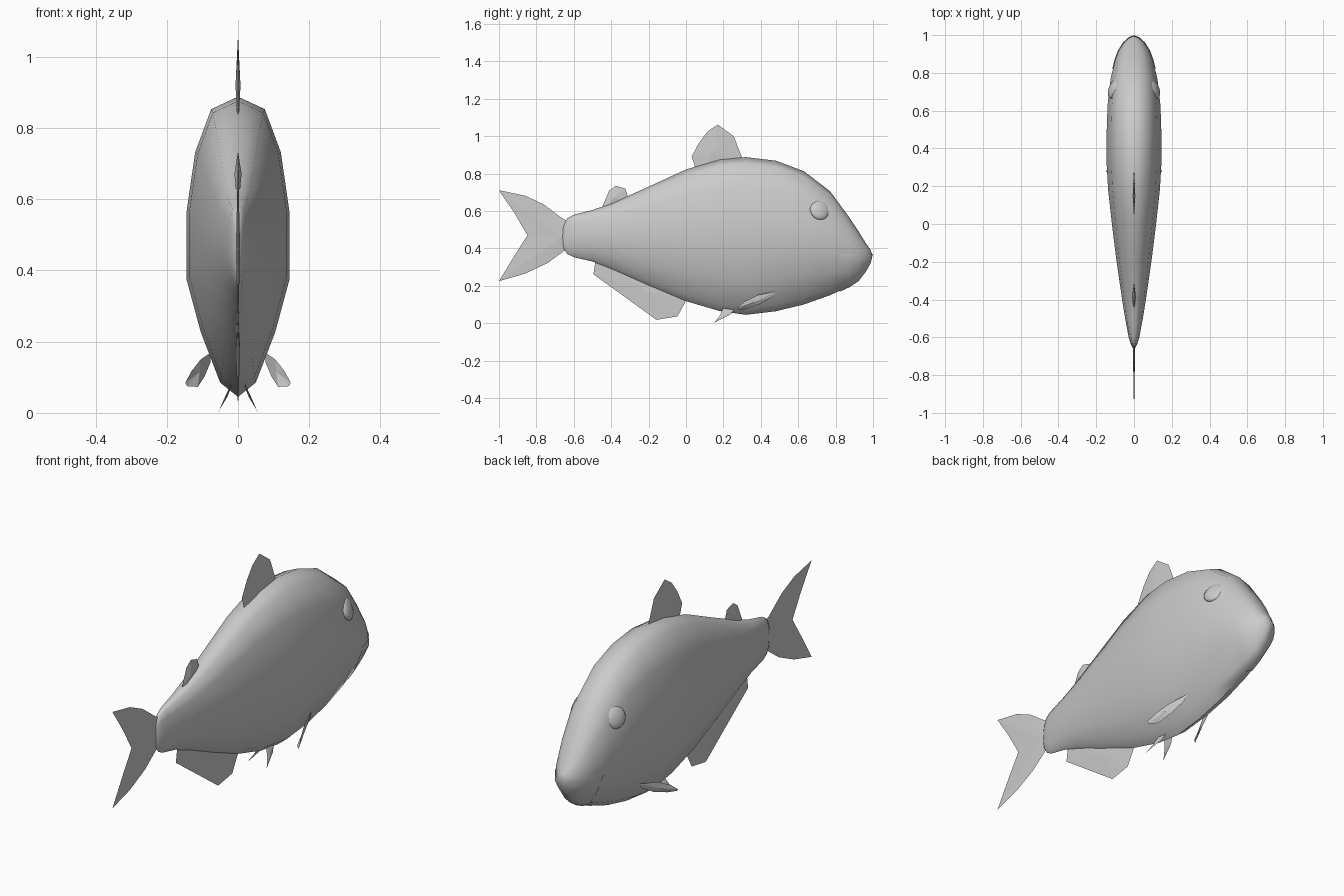
import bpy, bmesh, math
from mathutils import Vector, Matrix
from mathutils.geometry import normal

cube = bpy.data.objects.get("Cube")
if cube:
    bpy.data.objects.remove(cube, do_unlink=True)

grey = bpy.data.materials.new("plain_grey")
grey.use_nodes = True
COLOUR = (0.6, 0.6, 0.6, 1)
grey.diffuse_color = COLOUR
grey.node_tree.nodes["Principled BSDF"].inputs["Base Color"].default_value = COLOUR


def finish(bm, name, smooth=None):
    """Turn a bmesh into a named grey object."""
    bmesh.ops.recalc_face_normals(bm, faces=bm.faces)
    mesh = bpy.data.meshes.new(name)
    bm.to_mesh(mesh)
    bm.free()
    mesh.materials.append(grey)
    obj = bpy.data.objects.new(name, mesh)
    bpy.context.collection.objects.link(obj)
    if smooth:
        bpy.ops.object.select_all(action="DESELECT")
        obj.select_set(True)
        bpy.context.view_layer.objects.active = obj
        bpy.ops.object.shade_smooth_by_angle(angle=math.radians(smooth))
    return obj


# Body stations from tail to snout: y, top, bottom, half width
STATIONS = [
    (-.655, .52, .40, .008), (-.635, .56, .37, .018), (-.6, .58, .353, .028),
    (-.5, .605, .33, .047), (-.4, .64, .29, .063), (-.2, .73, .20, .092),
    (0, .822, .118, .117), (.18, .876, .065, .137), (.32, .888, .045, .145),
    (.48, .869, .064, .145), (.63, .813, .10, .14), (.77, .706, .15, .124),
    (.87, .57, .195, .099), (.92, .495, .228, .08), (.96, .43, .28, .054),
    (.985, .395, .325, .026),
]
# Half cross-section: side and height, each as a share of the half size
SECTION = [(0, 1), (.52, .917), (.83, .63), (1, .226),
           (1, -.214), (.72, -.57), (.345, -.905), (0, -1)]
RING = SECTION + [(-s, h) for s, h in SECTION[-2:0:-1]]


def loft():
    bm = bmesh.new()
    rings = []
    for y, top, low, wide in STATIONS:
        mid, half = (top + low) / 2, (top - low) / 2
        rings.append([bm.verts.new((s * wide, y, mid + h * half)) for s, h in RING])
    n = len(RING)
    for a, b in zip(rings, rings[1:]):
        for i in range(n):
            bm.faces.new((a[i], a[(i + 1) % n], b[(i + 1) % n], b[i]))
    for ring, tip in ((rings[0], (0, -.665, .46)), (rings[-1], (0, .995, .37))):
        point = bm.verts.new(tip)
        for i in range(n):
            bm.faces.new((ring[i], ring[(i + 1) % n], point))
    bmesh.ops.recalc_face_normals(bm, faces=bm.faces)
    return bm


finish(loft(), "body", 60)

# Lower jaw: a thin shell over the bottom of the snout
jaw = loft()
for co, no in (((0, .82, 0), (0, -1, 0)), ((0, 0, .37), (0, 0, 1))):
    bmesh.ops.bisect_plane(jaw, geom=jaw.verts[:] + jaw.edges[:] + jaw.faces[:],
                           plane_co=co, plane_no=no, clear_outer=True)
jaw.normal_update()
shifts = [(v, v.normal * .004) for v in jaw.verts]
for v, shift in shifts:
    v.co += shift
finish(jaw, "lower_jaw", 60)


def fin(name, outline, thick, centre=None):
    """Thin lens: an outline fanned to a raised centre on both sides."""
    pts = [Vector(p) for p in outline]
    mid = Vector(centre) if centre else sum(pts, Vector()) / len(pts)
    side = normal(pts[0], pts[len(pts) // 3], pts[2 * len(pts) // 3]) * thick
    bm = bmesh.new()
    rim = [bm.verts.new(p) for p in pts]
    for peak in (bm.verts.new(mid + side), bm.verts.new(mid - side)):
        for i in range(len(rim)):
            bm.faces.new((rim[i - 1], rim[i], peak))
    return finish(bm, name)


def flat(points):
    return [(0, y, z) for y, z in points]


# Fins on the centre line
fin("dorsal_fin", flat([(.06, .78), (.045, .845), (.03, .89), (.07, .965), (.115, 1.025),
                        (.17, 1.062), (.255, 1.0), (.3, .885), (.28, .82)]), .007)
fin("rear_dorsal_fin", flat([(-.46, .57), (-.445, .63), (-.41, .71), (-.375, .735),
                             (-.325, .72), (-.305, .66)]), .01)
fin("anal_fin", flat([(-.48, .36), (-.495, .262), (-.158, .018), (-.045, .037),
                      (0, .12), (-.05, .2)]), .006)
fin("tail_fin", flat([(-.62, .54), (-.66, .56), (-.76, .635), (-.86, .682), (-1, .711),
                      (-.915, .585), (-.848, .47), (-.915, .365), (-1, .225), (-.86, .265),
                      (-.74, .322), (-.64, .395), (-.62, .40)]), .006, (0, -.67, .46))

# Paired fins and eyes
for side, word in ((1, "left"), (-1, "right")):
    def paired(points):
        return [(x * side, y, z) for x, y, z in points]

    fin(word + "_pectoral_fin",
        paired([(.075, .48, .17), (.105, .38, .15), (.13, .315, .118), (.148, .275, .085),
                (.143, .275, .075), (.113, .31, .073), (.095, .39, .1), (.078, .46, .14)]), .004)
    fin(word + "_pelvic_fin",
        paired([(.018, .2, .085), (.018, .26, .075), (.03, .235, .045), (.055, .15, .003),
                (.036, .18, .04)]), .003)
    eye = bmesh.new()
    bmesh.ops.create_uvsphere(eye, u_segments=16, v_segments=10, radius=.055,
                              matrix=Matrix.Translation((.106 * side, .715, .605))
                              @ Matrix.Rotation(math.radians(20) * side, 4, "Z")
                              @ Matrix.Rotation(math.radians(-20) * side, 4, "Y")
                              @ Matrix.Diagonal((.4, 1, 1, 1)))
    finish(eye, word + "_eye", 60)
